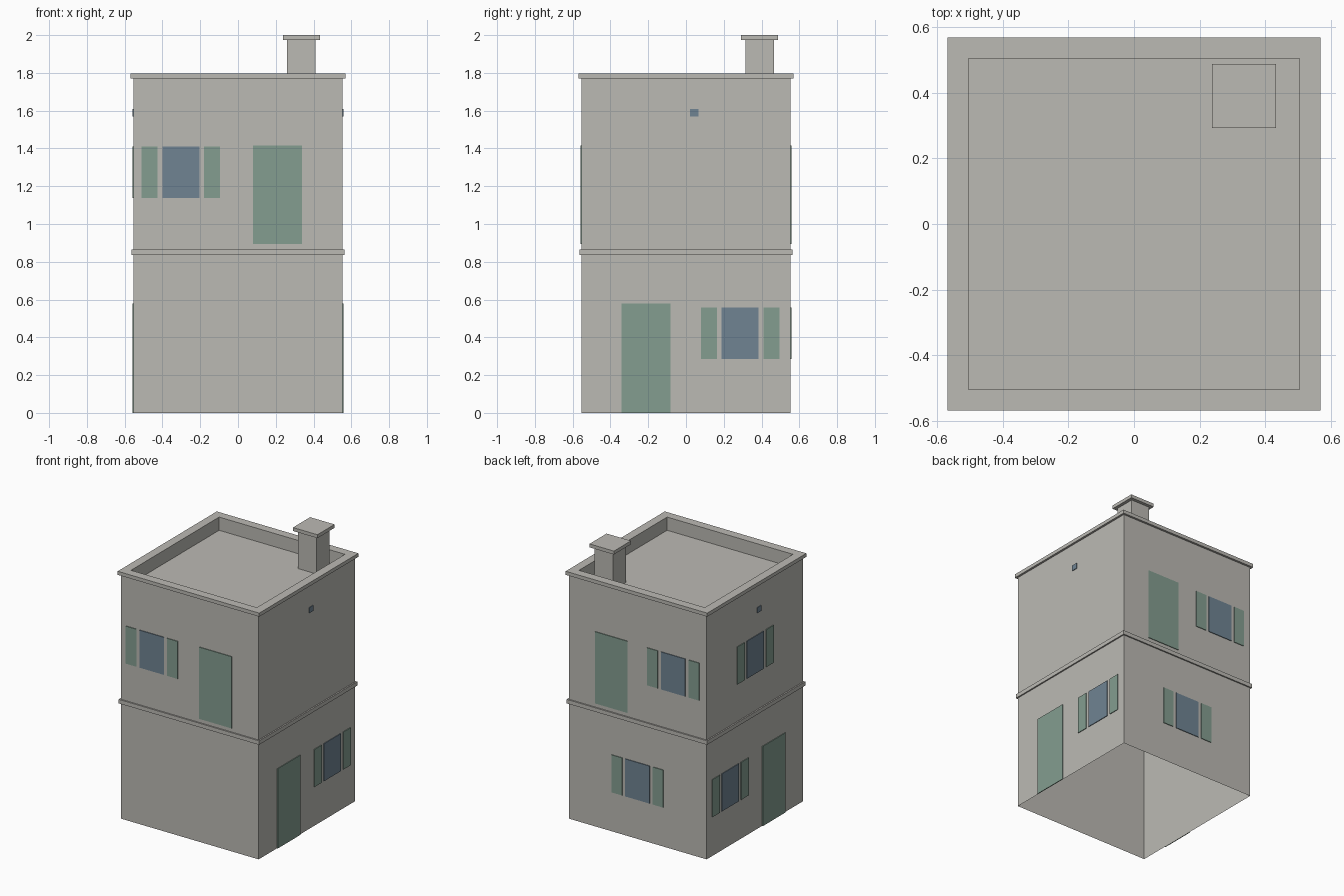
import bpy
import bmesh

cube = bpy.data.objects.get("Cube")
if cube:
    bpy.data.objects.remove(cube, do_unlink=True)


def material(name, colour):
    mat = bpy.data.materials.new(name)
    mat.use_nodes = True
    mat.diffuse_color = (*colour, 1)
    mat.node_tree.nodes["Principled BSDF"].inputs["Base Color"].default_value = (*colour, 1)
    return mat


STONE = material("warm grey stone", (0.50, 0.49, 0.455))
GREEN = material("sage green paint", (0.23, 0.34, 0.28))
GLASS = material("blue grey glass", (0.16, 0.23, 0.29))

WALL = 0.553      # half width of the house
DECK = 0.505      # half width of the roof recess
DECK_Z = 1.70
EAVES = 1.77


def add_object(name, bm, mat):
    mesh = bpy.data.meshes.new(name)
    bm.to_mesh(mesh)
    bm.free()
    mesh.materials.append(mat)
    obj = bpy.data.objects.new(name, mesh)
    bpy.context.collection.objects.link(obj)
    return obj


def square_loft(name, profile, mat, closed=False, cap=False):
    """Sweep a (half width, height) profile round a square plan."""
    bm = bmesh.new()
    corners = [(-1, -1), (1, -1), (1, 1), (-1, 1)]
    rings = [[bm.verts.new((x * h, y * h, z)) for x, y in corners] for h, z in profile]
    pairs = list(zip(rings, rings[1:]))
    if closed:
        pairs.append((rings[-1], rings[0]))
    for low, high in pairs:
        for i in range(4):
            j = (i + 1) % 4
            bm.faces.new((low[i], low[j], high[j], high[i]))
    if cap:
        bm.faces.new(rings[-1])
    return add_object(name, bm, mat)


def box(name, low, high, mat):
    bm = bmesh.new()
    bmesh.ops.create_cube(bm, size=1)
    for v in bm.verts:
        v.co = [a if c < 0 else b for c, a, b in zip(v.co, low, high)]
    return add_object(name, bm, mat)


def plate(name, side, u, z, mat):
    """Thin panel on one wall; u is its range along that wall."""
    near, far = WALL + 0.001, WALL + 0.006
    depth = (near, far) if side in ("back", "right") else (-far, -near)
    x, y = (u, depth) if side in ("front", "back") else (depth, u)
    box(f"{side}_{name}", (x[0], y[0], z[0]), (x[1], y[1], z[1]), mat)


def window(name, side, centre, z0):
    z = (z0, z0 + 0.272)
    plate(name + "_pane", side, (centre - 0.098, centre + 0.098), z, GLASS)
    for label, s in (("shutter_a", -1), ("shutter_b", 1)):
        u = sorted((centre + s * 0.123, centre + s * 0.208))
        plate(f"{name}_{label}", side, u, z, GREEN)


# Shell open underneath, with string course, coping and sunken roof
square_loft("walls", [(WALL, 0), (WALL, EAVES)], STONE)
square_loft("string_course", [(WALL, 0.837), (0.563, 0.837), (0.563, 0.866), (WALL, 0.866)],
            STONE)
square_loft("coping", [(DECK, EAVES), (0.568, EAVES), (0.568, 1.796), (DECK, 1.796)],
            STONE, closed=True)
square_loft("roof_deck", [(DECK, EAVES), (DECK, DECK_Z)], STONE, cap=True).data.polygons[-1].flip()

# Chimney
CX, CY = 0.335, 0.39
for part, half, z0, z1 in (("chimney_stack", 0.075, DECK_Z, 1.975),
                           ("chimney_cap", 0.098, 1.975, 2.0)):
    box(part, (CX - half, CY - half, z0), (CX + half, CY + half, z1), STONE)

# Doors: ground floor at the sides, upper floor at front and back
for side in ("left", "right"):
    plate("door", side, (-0.342, -0.082), (0, 0.578), GREEN)
for side in ("front", "back"):
    plate("door", side, (0.08, 0.34), (0.895, 1.415), GREEN)

# Shuttered windows
LOWER, UPPER = 0.285, 1.138
window("lower_window", "left", 0.287, LOWER)
window("lower_window", "right", 0.287, LOWER)
window("lower_window", "back", 0, LOWER)
window("upper_window", "left", 0, UPPER)
window("upper_window", "front", -0.302, UPPER)
window("upper_window", "back", -0.287, UPPER)

# Small vents
plate("vent", "right", (0.021, 0.065), (1.568, 1.608), GLASS)
plate("vent", "left", (-0.065, -0.021), (1.568, 1.608), GLASS)
